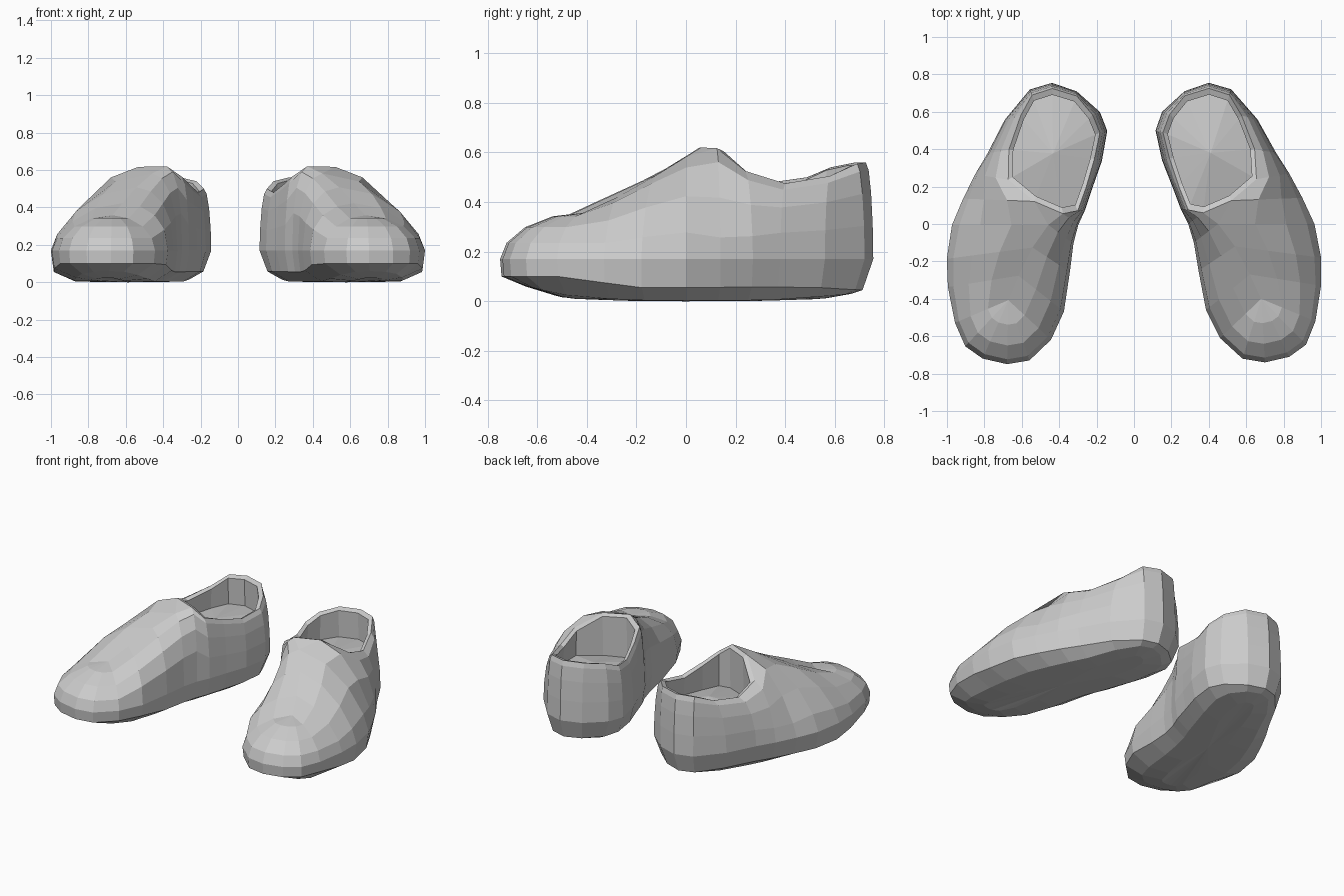
import bpy, bmesh
from math import sin, cos, pi
from mathutils import Vector

if "Cube" in bpy.data.objects:
    bpy.data.objects.remove(bpy.data.objects["Cube"])

# Ribs run from the widest outline up to the instep ridge or collar rim:
# (outline x, y), (top x, y, z), starting at the toe
TOE = (.68, -.40, .358)
RIDGE = [(.62, -.27, .423), (.54, -.12, .508), (.45, .0, .582)]
OUTER = [((.70, -.74), TOE), ((.83, -.71), TOE), ((.92, -.645), TOE), ((.97, -.52), TOE),
         ((1.0, -.33), RIDGE[0]), ((1.0, -.18), RIDGE[1]), ((.965, 0), RIDGE[2])]
COLLAR = [((.90, .14), (.52, .125, .617)), ((.83, .27), (.655, .24, .525)),
          ((.76, .38), (.645, .40, .475)), ((.66, .56), (.575, .58, .505)),
          ((.52, .72), (.51, .69, .555)), ((.40, .755), (.40, .725, .56)),
          ((.27, .71), (.27, .685, .56)), ((.15, .60), (.19, .585, .54)),
          ((.115, .50), (.155, .49, .50)), ((.15, .34), (.19, .35, .48)),
          ((.205, .20), (.24, .20, .52)), ((.25, .08), (.29, .075, .565)),
          ((.29, 0), (.37, .06, .62))]
INNER = [((.32, -.10), RIDGE[2]), ((.345, -.25), RIDGE[1]), ((.385, -.46), RIDGE[0]),
         ((.46, -.61), TOE), ((.58, -.72), TOE)]
RIBS = OUTER + COLLAR + INNER


def interp(y, pts):
    """Piecewise linear lookup."""
    if y <= pts[0][0]:
        return pts[0][1]
    for (a, u), (b, v) in zip(pts, pts[1:]):
        if y <= b:
            return u + (v - u) * (y - a) / (b - a)
    return pts[-1][1]


def rib_points(i, outline, top):
    x, y = outline
    cy = max(-.45, min(.5, y * .8))
    cx = .58 - .3 * cy

    def inset(f, z):
        return Vector((x + (cx - x) * f, y + (cy - y) * f, z))

    edge = interp(y, [(-.5, .10), (-.2, .055), (.5, .058), (.75, .045)])
    low = interp(y, [(-.74, .06), (-.5, .022), (-.25, .004), (.35, .004), (.75, .03)])
    tuck = interp(y, [(-.74, .02), (0, .05), (.4, .10), (.7, .17)])
    pts = [inset(.75, low * .4), inset(.35, low), inset(tuck, edge)]
    # elliptical side: flatter on the outer instep, fuller on the inner one
    power = 1.1
    if 4 <= i <= 8:
        power = 1.7 if i == 7 else 1.4
    elif 19 <= i <= 22:
        power = .85
    top = Vector(top)
    base = Vector((x, y, .17))
    for k in range(5):
        a = k / 4 * pi / 2
        p = base.lerp(top, 1 - cos(a))
        p.z = base.z + (top.z - base.z) * sin(a) ** power
        pts.append(p)
    return pts


def make_shoe(name, place):
    bm = bmesh.new()

    def add(p):
        return bm.verts.new(place(Vector(p)))

    def bridge(a, b):
        for i in range(len(a)):
            j = (i + 1) % len(a)
            bm.faces.new((a[i], a[j], b[j], b[i]))

    def fan(ring, centre):
        c = add(centre)
        for i in range(len(ring)):
            bm.faces.new((ring[i], ring[(i + 1) % len(ring)], c))

    # sole and upper
    cols = [[add(p) for p in rib_points(i, o, t)] for i, (o, t) in enumerate(RIBS)]
    rings = [list(r) for r in zip(*cols)]
    for a, b in zip(rings, rings[1:]):
        bridge(a, b)
    fan(rings[0], (.58, 0, 0))

    # tongue tip closing the ridge to the collar
    first, last = len(OUTER), len(OUTER) + len(COLLAR) - 1
    top = rings[-1]
    bm.faces.new((top[first - 1], top[first], top[last]))

    # collar thickness, lining and insole
    mid = Vector((.41, .39, 0))
    lip, floor = [], []
    for _, t in COLLAR:
        x, y, z = t
        q = mid.lerp(Vector((x, y, 0)), .90)
        lip.append(add((q.x, q.y, z - .012)))
        q = mid.lerp(Vector((x, y, 0)), .92)
        floor.append(add((q.x, q.y, interp(y, [(.08, .34), (.7, .37)]))))
    bridge(top[first:last + 1], lip)
    bridge(lip, floor)
    fan(floor, (.41, .38, .41))

    bmesh.ops.remove_doubles(bm, verts=bm.verts, dist=.0005)
    bmesh.ops.recalc_face_normals(bm, faces=bm.faces)
    mesh = bpy.data.meshes.new(name)
    bm.to_mesh(mesh)
    bm.free()
    obj = bpy.data.objects.new(name, mesh)
    bpy.context.collection.objects.link(obj)


# The second shoe is mirrored and turned out a little less
make_shoe("right_shoe", lambda p: p)
make_shoe("left_shoe", lambda p: Vector((-p.x - .008 - .04 * p.y, p.y * 1.006 - .005, p.z)))
